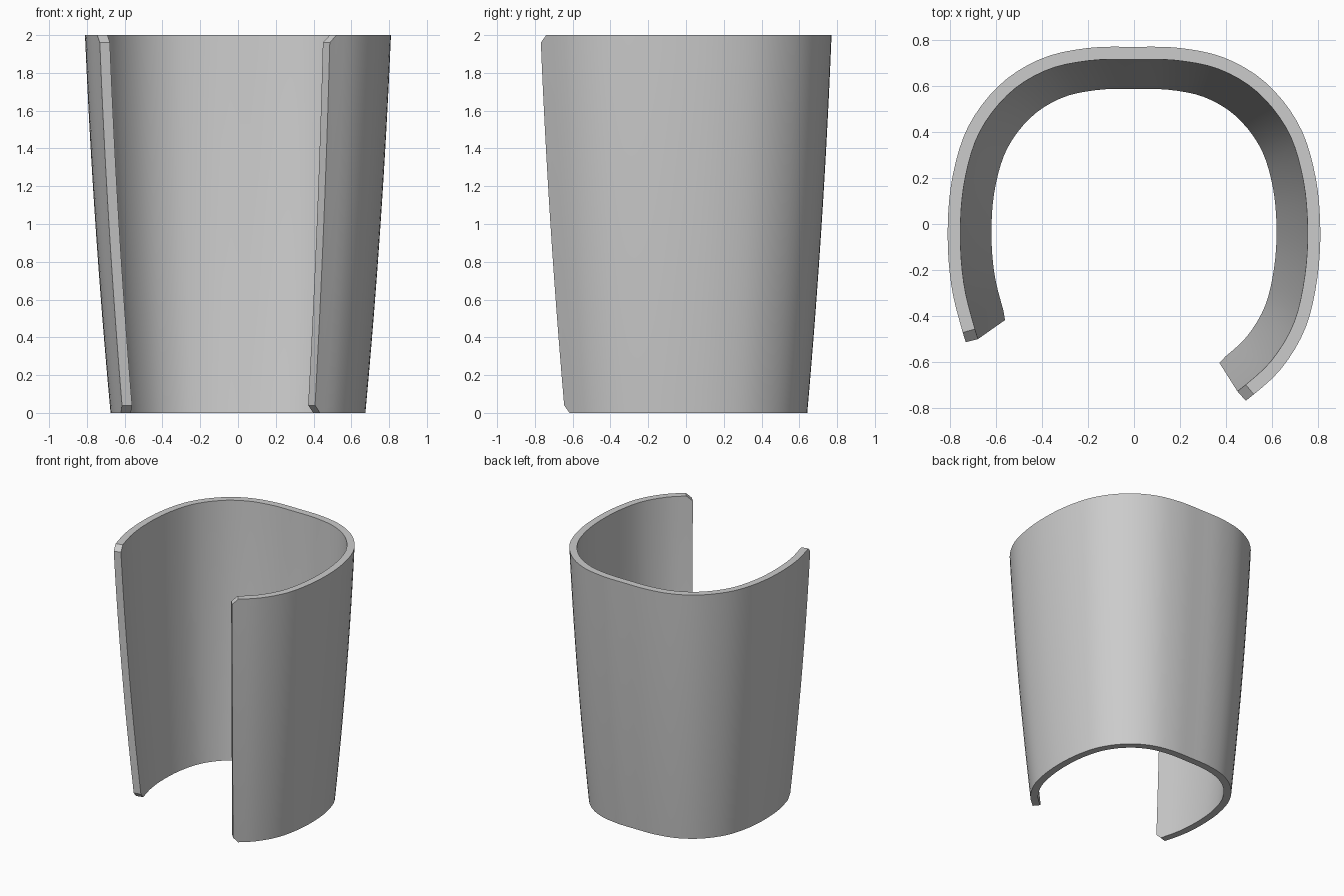
import bpy, bmesh, math
from mathutils import Vector

if "Cube" in bpy.data.objects:
    bpy.data.objects.remove(bpy.data.objects["Cube"])

HEIGHT, WALL = 2.0, 0.055
COLS, ROWS = 72, 16
CHAMFER_W, CHAMFER_H = 0.045, 0.04

# Outer outline at the rim, from the left lip round the back to the right lip
back_half = [(0.2, 0.765), (0.4, 0.72), (0.58, 0.608), (0.72, 0.425),
             (0.79, 0.2), (0.81, -0.04)]
left_lip = [(-0.733, -0.515), (-0.792, -0.28)]
right_lip = [(0.793, -0.26), (0.742, -0.46), (0.635, -0.635), (0.487, -0.77)]
pts = (left_lip + [(-x, y) for x, y in reversed(back_half)] + [(0, 0.77)]
       + back_half + right_lip)
pts = [Vector(p) for p in pts]
pts = [2 * pts[0] - pts[1]] + pts + [2 * pts[-1] - pts[-2]]

# Smooth dense curve through the outline points
dense = []
for i in range(1, len(pts) - 2):
    a, b, c, d = pts[i - 1:i + 3]
    for k in range(30):
        t = k / 30
        dense.append(0.5 * (2 * b + (c - a) * t + (2 * a - 5 * b + 4 * c - d) * t * t
                            + (3 * b - a - 3 * c + d) * t ** 3))
dense.append(pts[-2])
lengths = [0.0]
for p, q in zip(dense, dense[1:]):
    lengths.append(lengths[-1] + (q - p).length)
total = lengths[-1]


def at(s):
    """Point on the outline at arc length s."""
    for i in range(len(dense) - 1):
        if s <= lengths[i + 1]:
            f = (s - lengths[i]) / (lengths[i + 1] - lengths[i])
            return dense[i].lerp(dense[i + 1], f)
    return dense[-1]


def taper(z):
    """Outline scale at height z: narrower at the foot, slightly bulged."""
    t = z / HEIGHT
    return 0.833 + 0.229 * t - 0.062 * t * t


# Shell: outer and inner walls, with clipped corners at both lips
stations = [0.0] + [CHAMFER_W + (total - 2 * CHAMFER_W) * i / COLS
                    for i in range(COLS + 1)] + [total]
bm = bmesh.new()
outer, inner = [], []
for n, s in enumerate(stations):
    p = at(s)
    tangent = (at(min(s + 0.02, total)) - at(max(s - 0.02, 0))).normalized()
    inward = Vector((tangent.y, -tangent.x))
    clip = CHAMFER_H if n in (0, len(stations) - 1) else 0.0
    col_o, col_i = [], []
    for r in range(ROWS + 1):
        z = clip + (HEIGHT - 2 * clip) * r / ROWS
        o = p * taper(z)
        i = o + inward * WALL
        col_o.append(bm.verts.new((o.x, o.y, z)))
        col_i.append(bm.verts.new((i.x, i.y, z)))
    outer.append(col_o)
    inner.append(col_i)

for c in range(len(stations) - 1):
    for r in range(ROWS):
        for wall in (outer, inner):
            bm.faces.new((wall[c][r], wall[c + 1][r], wall[c + 1][r + 1], wall[c][r + 1]))
    for r in (0, ROWS):  # foot and rim
        bm.faces.new((outer[c][r], outer[c + 1][r], inner[c + 1][r], inner[c][r]))
for c in (0, -1):  # lip ends
    for r in range(ROWS):
        bm.faces.new((outer[c][r], outer[c][r + 1], inner[c][r + 1], inner[c][r]))
bmesh.ops.recalc_face_normals(bm, faces=bm.faces[:])

mesh = bpy.data.meshes.new("curved_shell")
bm.to_mesh(mesh)
bm.free()
shell = bpy.data.objects.new("curved_shell", mesh)
bpy.context.collection.objects.link(shell)

grey = bpy.data.materials.new("light_grey")
grey.diffuse_color = (0.6, 0.6, 0.6, 1)
grey.use_nodes = True
grey.node_tree.nodes["Principled BSDF"].inputs["Base Color"].default_value = grey.diffuse_color
mesh.materials.append(grey)

bpy.context.view_layer.objects.active = shell
shell.select_set(True)
bpy.ops.object.shade_smooth_by_angle(angle=math.radians(30))
